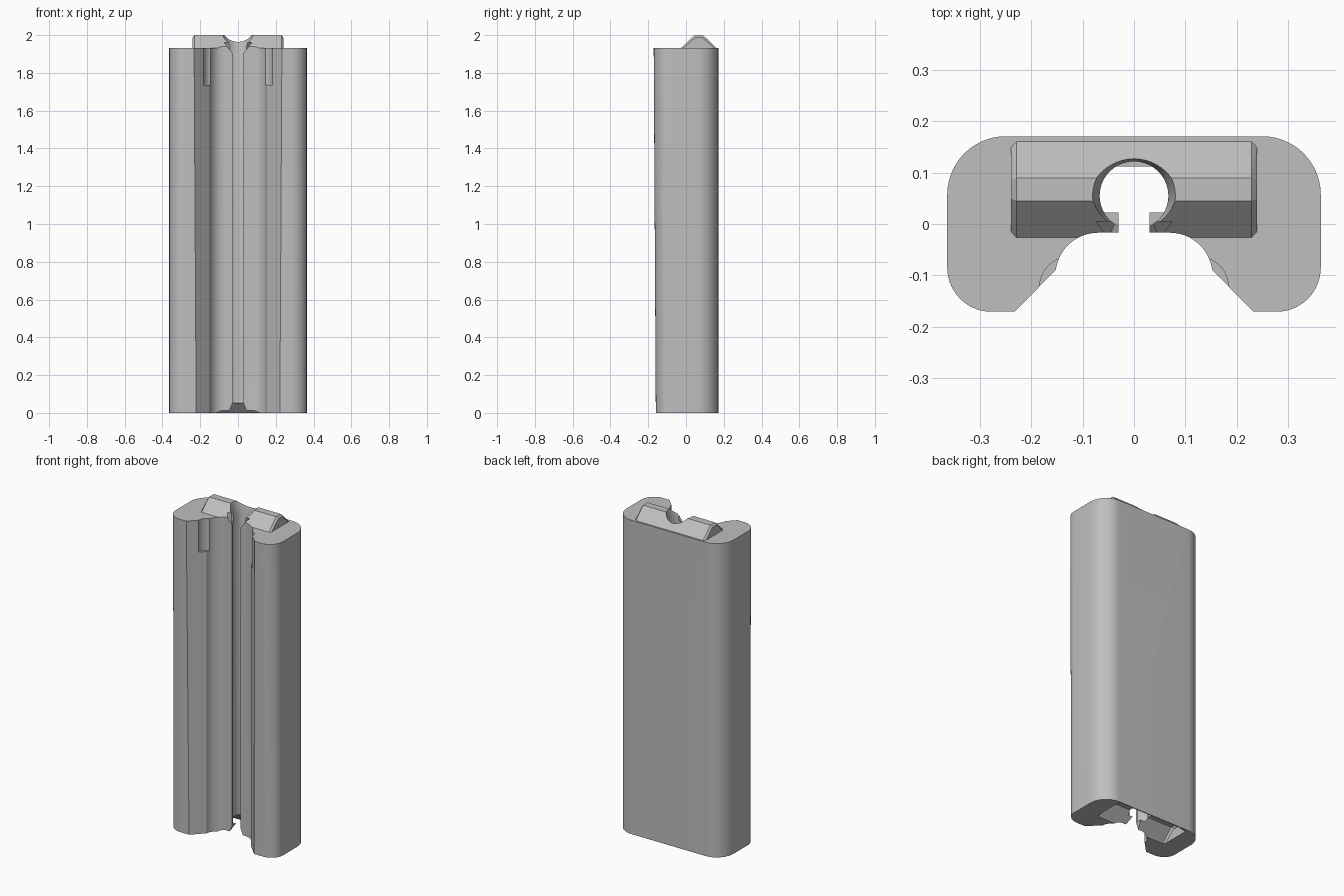
import bpy
import bmesh
from math import cos, sin, radians

cube = bpy.data.objects.get("Cube")
if cube:
    bpy.data.objects.remove(cube, do_unlink=True)

grey = bpy.data.materials.new("plain grey")
grey.use_nodes = True
color = (0.52, 0.52, 0.52, 1)
grey.diffuse_color = color
grey.node_tree.nodes["Principled BSDF"].inputs["Base Color"].default_value = color

TOP = 1.932


def arc(cx, cy, r, start, end, steps=14):
    angles = [radians(start + (end - start) * i / steps) for i in range(steps + 1)]
    return [(cx + r * cos(a), cy + r * sin(a)) for a in angles]


def mirror(points):
    return points + [(-x, y) for x, y in points]


def hull(name, points):
    """Convex solid around a set of points."""
    bm = bmesh.new()
    for p in points:
        bm.verts.new(p)
    bmesh.ops.remove_doubles(bm, verts=bm.verts, dist=1e-5)
    result = bmesh.ops.convex_hull(bm, input=bm.verts)
    spare = [v for v in bm.verts if not v.link_faces]
    bmesh.ops.delete(bm, geom=spare, context='VERTS')
    bmesh.ops.dissolve_limit(bm, angle_limit=radians(0.2), verts=bm.verts, edges=bm.edges)
    bmesh.ops.recalc_face_normals(bm, faces=bm.faces)
    mesh = bpy.data.meshes.new(name)
    bm.to_mesh(mesh)
    bm.free()
    mesh.materials.append(grey)
    obj = bpy.data.objects.new(name, mesh)
    bpy.context.collection.objects.link(obj)
    return obj


def prism(name, outline, z0, z1):
    return hull(name, [(x, y, z) for x, y in outline for z in (z0, z1)])


def wedge(name, y0, y1, low, high):
    """Slot along y whose half width changes with height."""
    return hull(name, [(s * w, y, z) for w, z in (low, high)
                       for s in (-1, 1) for y in (y0, y1)])


def ridge(name, z, grow=0.0):
    """Flat-topped bar with 45 degree sides and chamfered ends, sunk below z."""
    points = []
    for half, inset in ((0.24, 0.012), (0.229, 0)):
        g = grow - inset
        for s in (-1, 1):
            x = s * (half + grow)
            points += [(x, -0.037 - g, z - 0.01), (x, 0.171 + g, z - 0.01),
                       (x, 0.045 - g * 0.4, z + 0.068 + g), (x, 0.09 + g * 0.4, z + 0.068 + g)]
    return hull(name, points)


def combine(obj, tool, operation):
    mod = obj.modifiers.new(operation, 'BOOLEAN')
    mod.operation = operation
    mod.solver = 'EXACT'
    mod.object = tool
    bpy.context.view_layer.objects.active = obj
    bpy.ops.object.modifier_apply(modifier=mod.name)
    bpy.data.objects.remove(tool, do_unlink=True)


# Rounded block, its front leaning slightly back towards the bottom
outline = mirror(arc(0.25, 0.057, 0.114, 0, 90) + arc(0.278, -0.085, 0.086, 0, -90))
points = [(x, y, TOP) for x, y in outline]
points += [(x, y if y > -0.085 else -0.085 + (y + 0.085) * 0.87, 0) for x, y in outline]
body = hull("grooved_body", points)

# Locating ridge on top and matching recess underneath
combine(body, ridge("top_ridge", TOP), 'UNION')

cutters = [
    ridge("bottom_recess", 0, 0.004),
    # Wide front channel: rounded inner part and flared mouth
    prism("channel_arch", mirror(arc(0.07, -0.1, 0.083, 0, 90)), -0.1, 2.1),
    prism("channel_mouth", mirror([(0.153, -0.09), (0.31, -0.25)]), -0.1, 2.1),
    # Round bore with a lip at its foot, and countersink at its head
    prism("bore", arc(0, 0.055, 0.067, 0, 360, 40), 0.052, 2.1),
    hull("countersink", [(x, y, z) for r, z in ((0.064, 1.93), (0.088, 2.03))
                         for x, y in arc(0, 0.055, r, 0, 360, 40)]),
    # Narrow slot joining bore and channel, flared at both ends
    wedge("slot", -0.1, 0.055, (0.03, -0.1), (0.03, 2.1)),
    wedge("slot_top_flare", -0.1, 0.005, (0.03, 1.905), (0.143, 2.05)),
    wedge("slot_bottom_flare", -0.1, 0.105, (0.054, -0.01), (0.03, 0.05)),
]
# Relief notches at the top of the channel walls
for side in (-1, 1):
    notch = arc(side * 0.125, -0.123, 0.059, 0, 360, 32)
    cutters.append(prism("notch", notch, 1.735, 2.1))

for cutter in cutters:
    combine(body, cutter, 'DIFFERENCE')

bpy.ops.object.select_all(action='DESELECT')
body.select_set(True)
bpy.context.view_layer.objects.active = body
bpy.ops.object.shade_smooth_by_angle(angle=radians(20))
